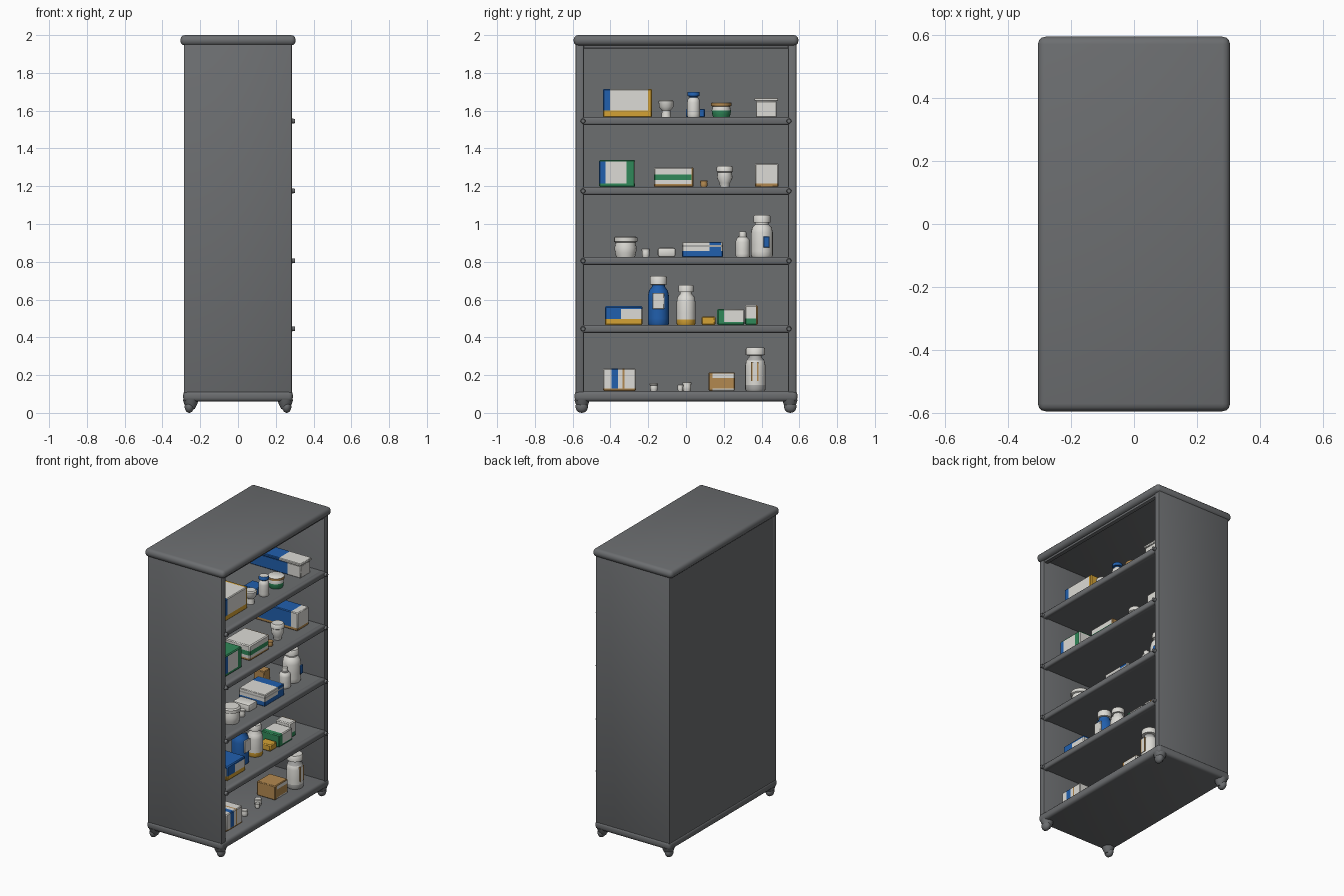
import bpy, bmesh, math
from mathutils import Matrix, Vector

if "Cube" in bpy.data.objects:
    bpy.data.objects.remove(bpy.data.objects["Cube"])

MATS = {}
for name, c in {"grey": (0.15, 0.156, 0.163), "white": (0.72, 0.71, 0.67), "blue": (0.015, 0.115, 0.42),
                "yellow": (0.66, 0.36, 0.035), "tan": (0.45, 0.25, 0.08), "green": (0.03, 0.25, 0.10),
                "cap_grey": (0.42, 0.42, 0.41)}.items():
    m = bpy.data.materials.new(name)
    m.diffuse_color = (*c, 1)
    m.use_nodes = True
    m.node_tree.nodes["Principled BSDF"].inputs["Base Color"].default_value = m.diffuse_color
    MATS[name] = m


def finish(name, bm, colour, bands=()):
    """Make an object; bands (axis, low, high, colour) paint faces by position."""
    names = [colour]
    for b in bands:
        if b[3] not in names:
            names.append(b[3])
    bmesh.ops.recalc_face_normals(bm, faces=bm.faces)
    for f in bm.faces:
        c = f.calc_center_median()
        for axis, lo, hi, col in bands:
            if lo <= c[axis] <= hi:
                f.material_index = names.index(col)
    me = bpy.data.meshes.new(name)
    bm.to_mesh(me)
    bm.free()
    for n in names:
        me.materials.append(MATS[n])
    ob = bpy.data.objects.new(name, me)
    bpy.context.collection.objects.link(ob)
    bpy.ops.object.select_all(action='DESELECT')
    ob.select_set(True)
    bpy.context.view_layer.objects.active = ob
    bpy.ops.object.shade_smooth_by_angle(angle=math.radians(40))
    return ob


def box(name, x, y, z, colour="grey", bands=(), bevel=0.0, seg=3):
    """Box from (low, high) ranges, cut along its colour bands."""
    bm = bmesh.new()
    lo, hi = Vector((x[0], y[0], z[0])), Vector((x[1], y[1], z[1]))
    bmesh.ops.create_cube(bm, size=1, matrix=Matrix.Translation((lo + hi) / 2) @ Matrix.Diagonal((*(hi - lo), 1)))
    if bevel:
        bmesh.ops.bevel(bm, geom=bm.edges[:], offset=bevel, segments=seg, profile=0.5, affect='EDGES')
    for axis, a, b, _ in bands:
        n = Vector((0, 0, 0))
        n[axis] = 1
        for p in (a, b):
            bmesh.ops.bisect_plane(bm, geom=bm.verts[:] + bm.edges[:] + bm.faces[:], plane_co=n * p, plane_no=n)
    return finish(name, bm, colour, bands)


def lathe(name, x, y, z, profile, colour="white", bands=(), steps=20):
    """Turned part from (radius, height); bands are (low, high, colour) in local height."""
    bm = bmesh.new()
    vs = [bm.verts.new((r, 0, h)) for r, h in profile]
    es = [bm.edges.new(p) for p in zip(vs, vs[1:])]
    bmesh.ops.spin(bm, geom=vs + es, cent=(0, 0, 0), axis=(0, 0, 1), angle=math.tau, steps=steps)
    bmesh.ops.remove_doubles(bm, verts=bm.verts, dist=0.0002)
    bmesh.ops.translate(bm, verts=bm.verts, vec=(x, y, z))
    return finish(name, bm, colour, [(2, z + a, z + b, c) for a, b, c in bands])


def bottle(name, x, y, z, r, h, colour="white", bands=(), cap=0.78):
    """Bottle with shoulder, neck and a wider screw cap."""
    lathe(name, x, y, z, [(0, 0), (r * .92, 0), (r, .008), (r, h * .14), (r, h * .3), (r, h * .58), (r * .9, h * .7),
                          (r * .62, h * .78), (r * .62, h * .82), (r * cap, h * .83), (r * cap, h * .97),
                          (r * cap * .9, h), (0, h)], colour, [(a * h, b * h, c) for a, b, c in bands])


def pot(name, x, y, z, r, h, colour="white", bands=(), foot=0.8):
    """Small rounded tub with a lid rim."""
    lathe(name, x, y, z, [(0, 0), (r * foot, 0), (r * (foot + .1), h * .2), (r * .95, h * .45), (r * .85, h * .7),
                          (r, h * .74), (r, h * .93), (r * .85, h), (0, h)],
          colour, [(a * h, b * h, c) for a, b, c in bands], 16)


# Cabinet carcass, open towards +x
box("top_slab", (-.305, .305), (-.595, .595), (1.945, 2.0), bevel=.024)
box("bottom_slab", (-.29, .29), (-.59, .59), (.06, .117), bevel=.02)
box("back_panel", (-.285, -.262), (-.58, .58), (.09, 1.96))
for s, n in ((-1, "front"), (1, "rear")):
    y = sorted((s * .54, s * .585))
    box(n + "_side_wall", (-.285, .285), y, (.09, 1.96), bevel=.008, seg=2)
box("top_front_rail", (.25, .28), (-.55, .55), (1.93, 1.96), bevel=.006, seg=2)

# Shelves with rounded front rails and end bolts
SHELVES = [.465, .825, 1.195, 1.565]
for i, z in enumerate(SHELVES):
    box(f"shelf_{i + 1}", (-.27, .27), (-.55, .55), (z - .036, z))
    box(f"shelf_rail_{i + 1}", (.25, .288), (-.555, .555), (z - .041, z + .001), bevel=.012)
    for s in (-1, 1):
        bm = bmesh.new()
        bmesh.ops.create_cone(bm, cap_ends=True, segments=12, radius1=.014, radius2=.011, depth=.024,
                              matrix=Matrix.Translation((.291, s * .545, z - .02)) @ Matrix.Rotation(math.pi / 2, 4, 'Y'))
        finish(f"shelf_bolt_{i + 1}", bm, "grey")

# Feet: a tapered mount over a small rounded wheel
for sx in (-1, 1):
    for sy in (-1, 1):
        lathe("foot_mount", sx * .25, sy * .55, .02, [(0, 0), (.02, 0), (.034, .025), (.042, .05), (0, .05)], "grey", steps=14)
        bm = bmesh.new()
        bmesh.ops.create_uvsphere(bm, u_segments=16, v_segments=10, radius=.033,
                                  matrix=Matrix.Translation((sx * .258, sy * .552, .033)) @ Matrix.Diagonal((.75, 1, 1, 1)))
        finish("foot_wheel", bm, "grey")

# Bottom shelf goods
z = .117
box("striped_carton", (.06, .22), (-.44, -.265), (z, .235), "white",
    [(1, -.395, -.36, "blue"), (1, -.335, -.325, "tan"), (2, z, z + .012, "tan")], .005, 1)
pot("tiny_jar", .17, -.17, z, .022, .04)
pot("tiny_jar", .17, -.03, z, .016, .032)
pot("tiny_jar", .15, .005, z, .024, .046)
box("tan_carton", (.06, .2), (.12, .26), (z, .215), "white",
    [(2, .13, .185, "tan"), (2, .208, .22, "tan"), (1, .12, .14, "tan")], .005, 1)
bottle("tall_bottle", .18, .367, z, .054, .228, "white", [(0, .14, "cap_grey"), (.68, .82, "cap_grey")], .95)
box("tall_bottle_label", (.226, .236), (.345, .385), (.17, .27), "white", [(1, .345, .353, "tan"), (1, .377, .385, "tan")])

# Second shelf goods
z = SHELVES[0]
box("blue_yellow_carton", (.06, .22), (-.43, -.23), (z, .565), "white",
    [(1, -.43, -.345, "blue"), (2, z, .497, "yellow"), (2, .55, .57, "blue")], .006, 1)
bottle("blue_bottle", .12, -.146, z, .056, .26, "blue", [(.82, 1, "white")], .8)
box("blue_bottle_label", (.168, .178), (-.178, -.115), (.55, .635), "white", bevel=.003, seg=1)
bottle("white_bottle", .13, 0, z, .05, .212, "white", [(0, .14, "yellow")], .82)
box("small_yellow_box", (.1, .19), (.082, .155), (z, .51), "yellow", bevel=.006, seg=1)
box("green_end_carton", (.06, .2), (.165, .31), (z, .55), "white",
    [(1, .165, .2, "green"), (2, z, .48, "green")], .006, 1)
box("white_carton", (.07, .18), (.312, .38), (z, .57), "white", [(2, z, .5, "green"), (1, .37, .39, "tan")], .006, 1)

# Third shelf goods
z = SHELVES[1]
pot("round_tub", .17, -.32, z, .062, .11)
pot("tiny_jar", .18, -.213, z, .022, .045)
box("flat_white_box", (.06, .19), (-.15, -.055), (z, .875), "white", bevel=.012, seg=2)
box("blue_flat_carton", (.02, .22), (-.02, .195), (z, .905), "white",
    [(2, z, .858, "blue"), (1, .125, .185, "blue"), (2, .878, .888, "cap_grey")], .004, 1)
bottle("pump_bottle", .15, .3, z, .038, .135, "white", (), .5)
box("small_tan_box", (-.07, .01), (.27, .34), (z, .9), "tan", bevel=.004, seg=1)
bottle("large_white_bottle", .13, .402, z, .058, .222)
box("large_bottle_label", (.18, .19), (.41, .443), (.875, .935), "blue", bevel=.003, seg=1)

# Fourth shelf goods
z = SHELVES[2]
box("green_blue_carton", (.06, .22), (-.46, -.27), (z, 1.34), "white",
    [(1, -.46, -.425, "blue"), (1, -.315, -.275, "green"), (2, z, 1.215, "green"), (2, 1.33, 1.35, "green")], .006, 1)
box("green_band_carton", (.02, .21), (-.17, .04), (z, 1.30), "white",
    [(2, 1.232, 1.262, "green"), (2, z, 1.212, "tan"), (1, .03, .05, "tan")], .006, 1)
pot("tiny_jar", .18, .095, z, .02, .035, "tan")
pot("white_cup", .16, .205, z, .044, .112, foot=.55)
box("long_blue_carton", (-.17, .2), (.365, .49), (z, 1.32), "white",
    [(0, -.18, .15, "blue"), (2, z, 1.215, "tan")], .005, 1)

# Top shelf goods
z = SHELVES[3]
box("blue_yellow_large_carton", (.02, .2), (-.44, -.18), (z, 1.715), "white",
    [(1, -.45, -.402, "blue"), (2, z, 1.6, "yellow"), (1, -.2, -.17, "yellow")], .005, 1)
lathe("white_goblet", .17, -.105, z, [(0, 0), (.026, 0), (.022, .035), (.038, .055), (.04, .085), (.032, .092), (0, .092)])
bottle("blue_cap_jar", .17, .04, z, .034, .135, "white", [(.8, 1, "blue")], .95)
box("blue_flat_packet", (.04, .14), (.0, .1), (z, 1.61), "blue", bevel=.005, seg=1)
pot("green_band_tub", .16, .187, z, .054, .082, "white", [(0, .4, "green"), (.72, .96, "tan")])
box("long_white_carton", (-.17, .22), (.37, .48), (z, 1.65), "white", [(0, -.18, .12, "blue")], .004, 1)
box("long_carton_lid", (-.175, .225), (.363, .487), (1.65, 1.668), "white",
    [(0, -.18, .06, "blue")], .004, 1)
